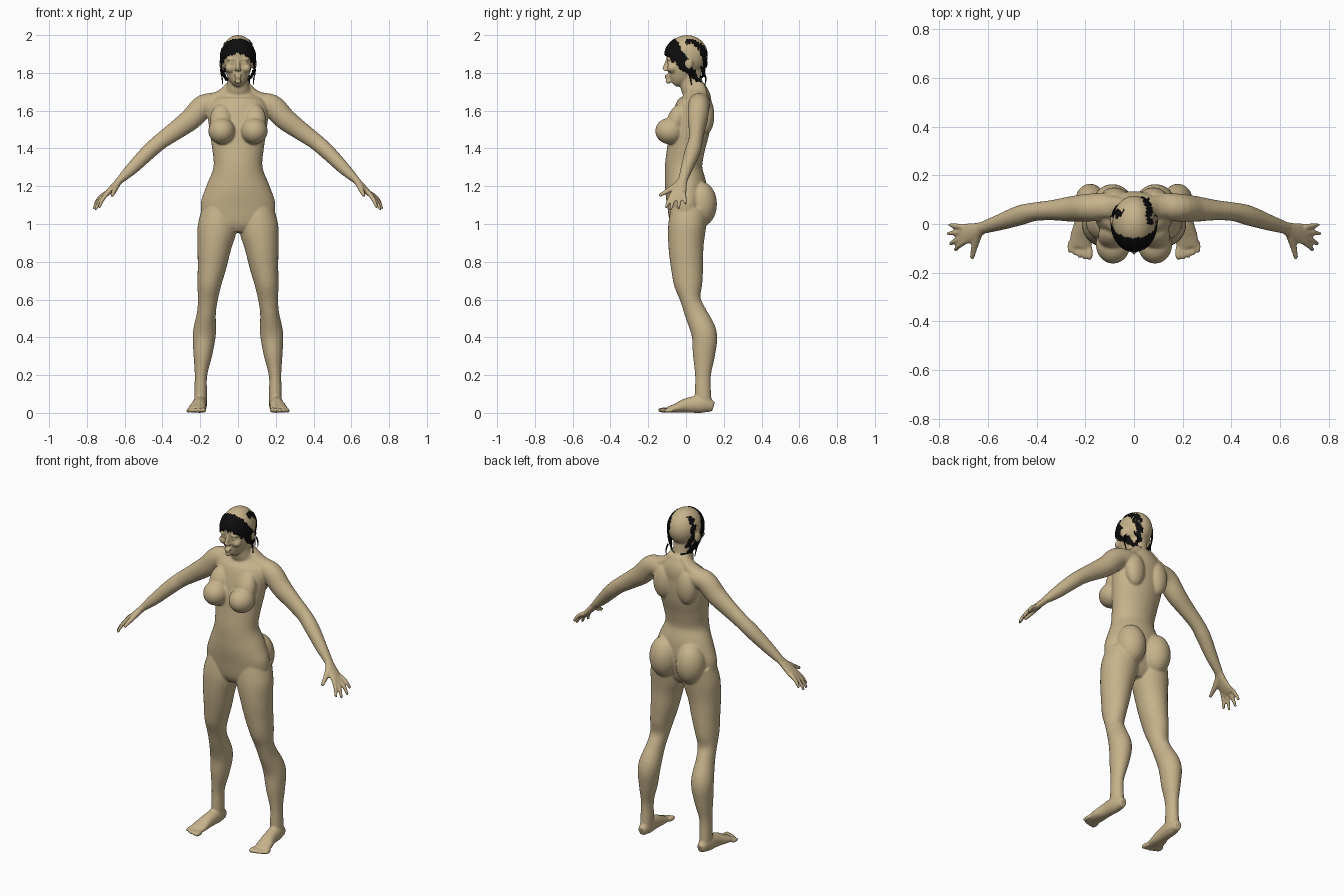
import bpy, bmesh, math
from mathutils import Vector, Matrix

if "Cube" in bpy.data.objects:
    bpy.data.objects.remove(bpy.data.objects["Cube"], do_unlink=True)

X, Y = Vector((1, 0, 0)), Vector((0, 1, 0))


def material(name, rgb):
    m = bpy.data.materials.new(name)
    m.use_nodes = True
    m.diffuse_color = (*rgb, 1)
    m.node_tree.nodes["Principled BSDF"].inputs["Base Color"].default_value = (*rgb, 1)
    return m


skin = material("warm tan skin", (0.57, 0.45, 0.26))
black = material("black hair", (0.004, 0.004, 0.004))


def make_object(name, bm, mat):
    bmesh.ops.recalc_face_normals(bm, faces=bm.faces)
    mesh = bpy.data.meshes.new(name)
    bm.to_mesh(mesh)
    bm.free()
    mesh.materials.append(mat)
    ob = bpy.data.objects.new(name, mesh)
    bpy.context.collection.objects.link(ob)
    mesh.shade_smooth()
    return ob


def spline(keys, steps=5):
    """Catmull-Rom samples through tuples of any length."""
    out = []
    for i in range(len(keys) - 1):
        p = [keys[min(max(i + k, 0), len(keys) - 1)] for k in (-1, 0, 1, 2)]
        for s in range(steps):
            t = s / steps
            out.append([b + 0.5 * t * (c - a + t * (2 * a - 5 * b + 4 * c - d
                        + t * (3 * (b - c) + d - a))) for a, b, c, d in zip(*p)])
    return out + [list(keys[-1])]


def tube(bm, keys, ref=Y, sides=28):
    """Loft ellipses; keys are x, y, z, radius along ref, radius across."""
    pts = spline(keys)
    rings = []
    for i, p in enumerate(pts):
        a, b = pts[max(i - 1, 0)], pts[min(i + 1, len(pts) - 1)]
        t = (Vector(b[:3]) - Vector(a[:3])).normalized()
        u = (ref - t * t.dot(ref)).normalized()
        v = t.cross(u)
        rings.append([bm.verts.new(Vector(p[:3]) + u * p[3] * math.cos(w) + v * p[4] * math.sin(w))
                      for w in (math.tau * k / sides for k in range(sides))])
    for r, s in zip(rings, rings[1:]):
        for k in range(sides):
            bm.faces.new((r[k], r[k - 1], s[k - 1], s[k]))
    bm.faces.new(rings[0])
    bm.faces.new(rings[-1])


def blob(bm, centre, radii, turn=0, seg=24):
    m = Matrix.Translation(centre) @ Matrix.Rotation(turn, 4, "X") @ Matrix.Diagonal((*radii, 1))
    return bmesh.ops.create_uvsphere(bm, u_segments=seg, v_segments=seg * 2 // 3, radius=1, matrix=m)


def stack(bm, rows):
    """Horizontal sections given as z, half width, front y, back y."""
    tube(bm, [(0, (f + b) / 2, z, (b - f) / 2, w) for z, w, f, b in rows], Y, 40)


# Limbs and paired features, made on the left side and mirrored
half = bmesh.new()
tube(half, [(.10, .02, 1.08, .10, .09), (.11, .005, .98, .10, .104), (.125, 0, .88, .093, .09),
            (.137, .005, .78, .086, .077), (.152, .012, .68, .075, .063), (.16, .024, .60, .054, .053),
            (.167, .05, .53, .058, .05), (.178, .096, .42, .067, .061), (.186, .095, .31, .059, .05),
            (.196, .09, .20, .042, .033), (.198, .09, .10, .043, .034), (.198, .095, .02, .045, .032)])
# Foot and toes
tube(half, [(.197, .145, .032, .022, .026), (.2, .09, .046, .036, .046), (.206, .01, .04, .038, .04),
            (.215, -.05, .026, .046, .026), (.221, -.095, .017, .046, .015)], X)
for i in range(5):
    s = i / 4
    blob(half, (.182 + .082 * s, -.118 + .025 * s * s, .015 - .003 * s), (.014 - .004 * s, .033 - .006 * s, .014 - .003 * s))
# Arm and palm
tube(half, [(.08, .075, 1.64, .055, .05), (.175, .068, 1.627, .057, .061), (.25, .062, 1.555, .053, .058),
            (.33, .057, 1.495, .042, .05), (.41, .05, 1.437, .038, .043), (.47, .035, 1.385, .041, .041),
            (.56, .004, 1.295, .032, .033), (.63, -.018, 1.228, .024, .019)])
tube(half, [(.615, -.014, 1.242, .024, .019), (.655, -.03, 1.20, .035, .018), (.69, -.04, 1.165, .043, .015),
            (.712, -.042, 1.145, .038, .011)])
# Fingers and thumb
fingers = [((.69, -.07, 1.165), (.735, -.108, 1.085)), ((.70, -.054, 1.155), (.755, -.083, 1.075)),
           ((.705, -.033, 1.155), (.765, -.04, 1.08)), ((.70, -.012, 1.165), (.757, -.003, 1.105))]
for a, b in fingers:
    mid = [(p + q) / 2 for p, q in zip(a, b)]
    tube(half, [(*a, .012, .012), (mid[0] + .005, mid[1], mid[2] + .004, .011, .011), (*b, .008, .008)], Y, 14)
tube(half, [(.635, -.03, 1.22, .018, .018), (.653, -.085, 1.182, .015, .015), (.666, -.143, 1.15, .009, .009)], X, 14)
# Bust, hips, shoulder blades, collar
blob(half, (.086, -.085, 1.492), (.071, .078, .07))
blob(half, (.088, -.05, 1.55), (.06, .05, .09), -.35)
blob(half, (.088, .078, 1.105), (.085, .086, .12))
blob(half, (.08, .105, 1.575), (.06, .045, .10))
tube(half, [(.03, .065, 1.735, .035, .03), (.09, .07, 1.68, .045, .03), (.17, .07, 1.645, .045, .04)])
# Ear, cheek, brow, eyelid, nostril
blob(half, (.086, .012, 1.85), (.013, .024, .034), .2)
blob(half, (.042, -.073, 1.825), (.027, .027, .025))
blob(half, (.033, -.088, 1.873), (.027, .015, .009))
blob(half, (.034, -.088, 1.853), (.017, .012, .008))
blob(half, (.010, -.108, 1.814), (.009, .011, .008))
copy = bmesh.ops.duplicate(half, geom=half.verts[:] + half.edges[:] + half.faces[:])["geom"]
bmesh.ops.scale(half, vec=(-1, 1, 1), verts=[v for v in copy if isinstance(v, bmesh.types.BMVert)])

# Torso and neck
stack(half, [(.955, .05, -.06, .05), (1.0, .17, -.085, .08), (1.1, .198, -.10, .105), (1.2, .168, -.112, .108),
             (1.3, .13, -.112, .086), (1.4, .137, -.10, .10), (1.5, .152, -.088, .125), (1.6, .16, -.062, .135),
             (1.66, .135, -.03, .135), (1.7, .085, -.022, .115), (1.735, .057, -.03, .09), (1.82, .054, -.035, .08)])
# Jaw and face, skull, nose, lips, chin
stack(half, [(1.745, .022, -.095, -.045), (1.765, .045, -.102, 0), (1.80, .063, -.10, .04),
             (1.85, .075, -.10, .07), (1.91, .08, -.106, .09), (1.95, .06, -.08, .08)])
blob(half, (0, .006, 1.893), (.089, .11, .107), 0, 36)
tube(half, [(0, -.092, 1.872, .012, .009), (0, -.105, 1.84, .014, .010), (0, -.113, 1.818, .015, .012)], Y, 14)
blob(half, (0, -.103, 1.786), (.021, .011, .006))
blob(half, (0, -.101, 1.774), (.018, .012, .006))
blob(half, (0, -.095, 1.754), (.018, .014, .012))
body = make_object("body", half, skin)

# Fuse the parts into one smooth surface
remesh = body.modifiers.new("fuse", "REMESH")
remesh.mode, remesh.voxel_size, remesh.use_smooth_shade = "VOXEL", 0.006, True
relax = body.modifiers.new("relax", "SMOOTH")
relax.factor, relax.iterations = 0.5, 5
bpy.context.view_layer.update()
fused = bpy.data.meshes.new_from_object(body.evaluated_get(bpy.context.evaluated_depsgraph_get()))
body.modifiers.clear()
body.data = fused
for v in fused.vertices:
    v.co.z = max(v.co.z, 0)
fused.shade_smooth()
if not fused.materials:
    fused.materials.append(skin)


# Hair patches cut from a shell around the skull
def hair_patch(name, keep):
    bm = bmesh.new()
    bmesh.ops.create_uvsphere(bm, u_segments=120, v_segments=90, radius=1)
    for v in bm.verts:
        drop = .109 if v.co.z > 0 else .20
        v.co = Vector((v.co.x * .096, v.co.y * .119 + .003, v.co.z * drop + 1.89))
    gone = [f for f in bm.faces if not keep(*f.calc_center_median())]
    bmesh.ops.delete(bm, geom=gone, context="FACES")
    ob = make_object(name, bm, black)
    ob.modifiers.new("thickness", "SOLIDIFY").thickness = 0.004
    return ob


def ragged(x, y):
    return .006 * math.sin(x * 160 + y * 90) + .004 * math.sin(x * 410)


hair_patch("front_hair", lambda x, y, z: 1.80 - .9 * y + ragged(x, y) < z < 1.885 - 1.6 * y + ragged(x, -y))
hair_patch("right_back_streak", lambda x, y, z: x < 0 and 1.80 < z < 1.975
           and abs(y - .055 - .2 * (1.9 - z)) < .012 + ragged(x, z))
hair_patch("left_back_streak", lambda x, y, z: y > 0 and 1.775 < z < 1.98
           and abs(x - .052 - .12 * (z - 1.88)) < .012 + ragged(y, z))

# Loose hair wisps
wisps = bmesh.new()
for s in (-1, 1):
    tube(wisps, [(s * .09, .0, 1.83, .008, .004), (s * .086, .018, 1.79, .005, .004),
                 (s * .08, .03, 1.735, .002, .002)], Y, 8)
    tube(wisps, [(s * .093, .03, 1.82, .005, .003), (s * .088, .038, 1.78, .002, .002)], Y, 8)
tube(wisps, [(.055, .095, 1.80, .005, .005), (.06, .105, 1.77, .004, .004), (.062, .10, 1.735, .002, .002)], Y, 8)
make_object("hair_wisps", wisps, black)
